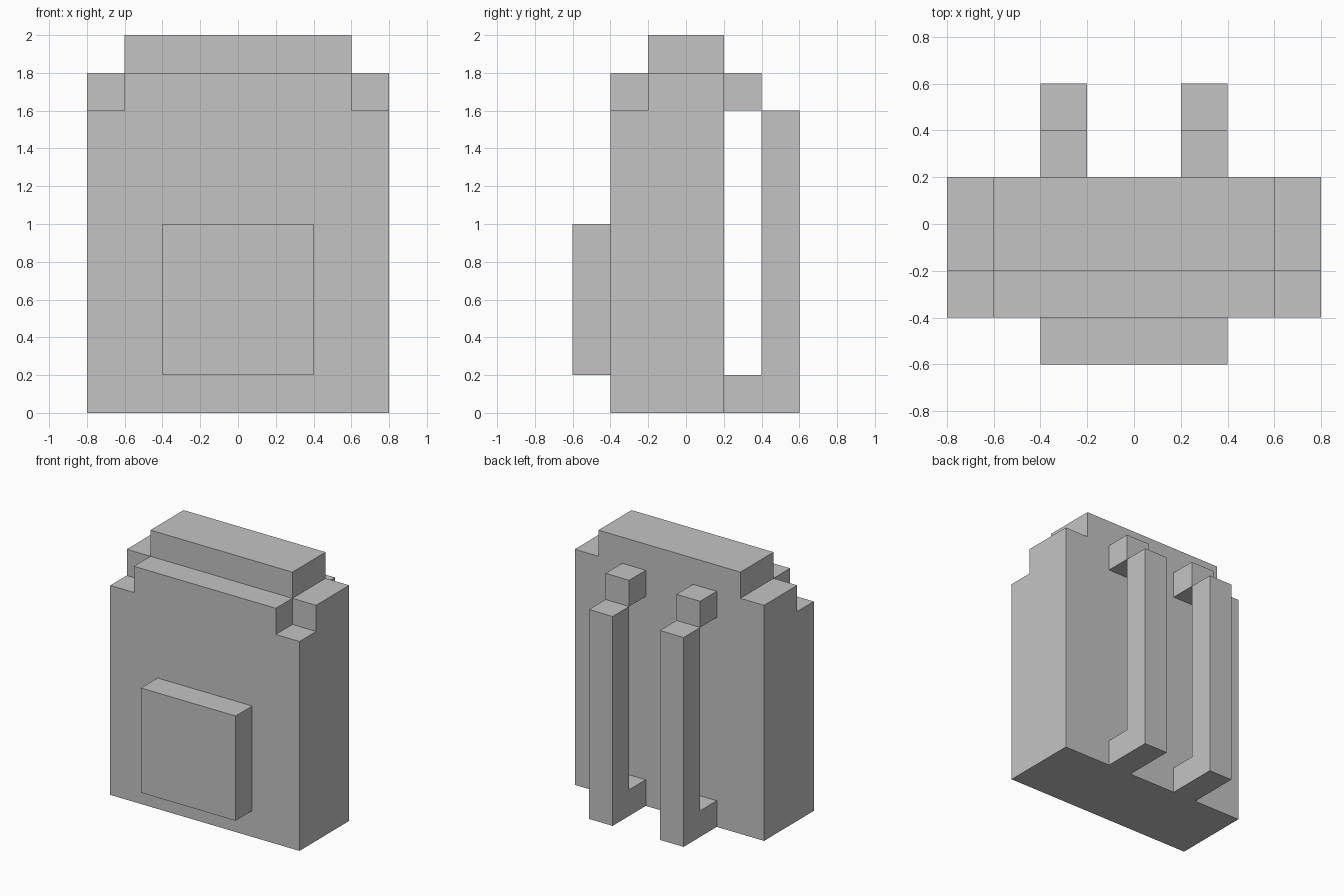
import bpy
import bmesh
from mathutils import Vector

UNIT = 0.2  # size of one block

cube = bpy.data.objects.get("Cube")
if cube:
    bpy.data.objects.remove(cube, do_unlink=True)

grey = bpy.data.materials.new("light_grey")
grey.use_nodes = True
colour = (0.55, 0.55, 0.55, 1)
grey.diffuse_color = colour
grey.node_tree.nodes["Principled BSDF"].inputs["Base Color"].default_value = colour


def block_part(name, boxes):
    """Fuse boxes (low corner, high corner, in blocks) into one clean outer shell."""
    cells = {(x, y, z) for lo, hi in boxes
             for x in range(lo[0], hi[0])
             for y in range(lo[1], hi[1])
             for z in range(lo[2], hi[2])}
    bm = bmesh.new()
    for cell in cells:
        for axis in range(3):
            for side in (0, 1):
                step = list(cell)
                step[axis] += 2 * side - 1
                if tuple(step) in cells:
                    continue
                corners = []
                for u, v in ((0, 0), (1, 0), (1, 1), (0, 1)):
                    p = Vector(cell)
                    p[axis] += side
                    p[(axis + 1) % 3] += u
                    p[(axis + 2) % 3] += v
                    corners.append(bm.verts.new(p * UNIT))
                bm.faces.new(corners if side else corners[::-1])
    bmesh.ops.remove_doubles(bm, verts=bm.verts, dist=0.001)
    bmesh.ops.dissolve_limit(bm, angle_limit=0.01, verts=bm.verts, edges=bm.edges)
    mesh = bpy.data.meshes.new(name)
    bm.to_mesh(mesh)
    bm.free()
    mesh.materials.append(grey)
    obj = bpy.data.objects.new(name, mesh)
    bpy.context.collection.objects.link(obj)
    return obj


# Main bag with stepped top and notched front corners
block_part("bag_body", [
    ((-4, -2, 0), (4, 1, 8)),
    ((-4, -1, 8), (4, 1, 9)),
    ((-3, -2, 8), (3, 1, 9)),
    ((-3, -1, 9), (3, 1, 10)),
])

# Pocket on the front
block_part("front_pocket", [((-2, -3, 1), (2, -2, 5))])

# Shoulder straps on the back: top anchor, foot and long upright
for name, x in (("left", 1), ("right", -2)):
    block_part(name + "_strap_anchor", [((x, 1, 8), (x + 1, 2, 9))])
    block_part(name + "_strap", [
        ((x, 1, 0), (x + 1, 2, 1)),
        ((x, 2, 0), (x + 1, 3, 8)),
    ])
